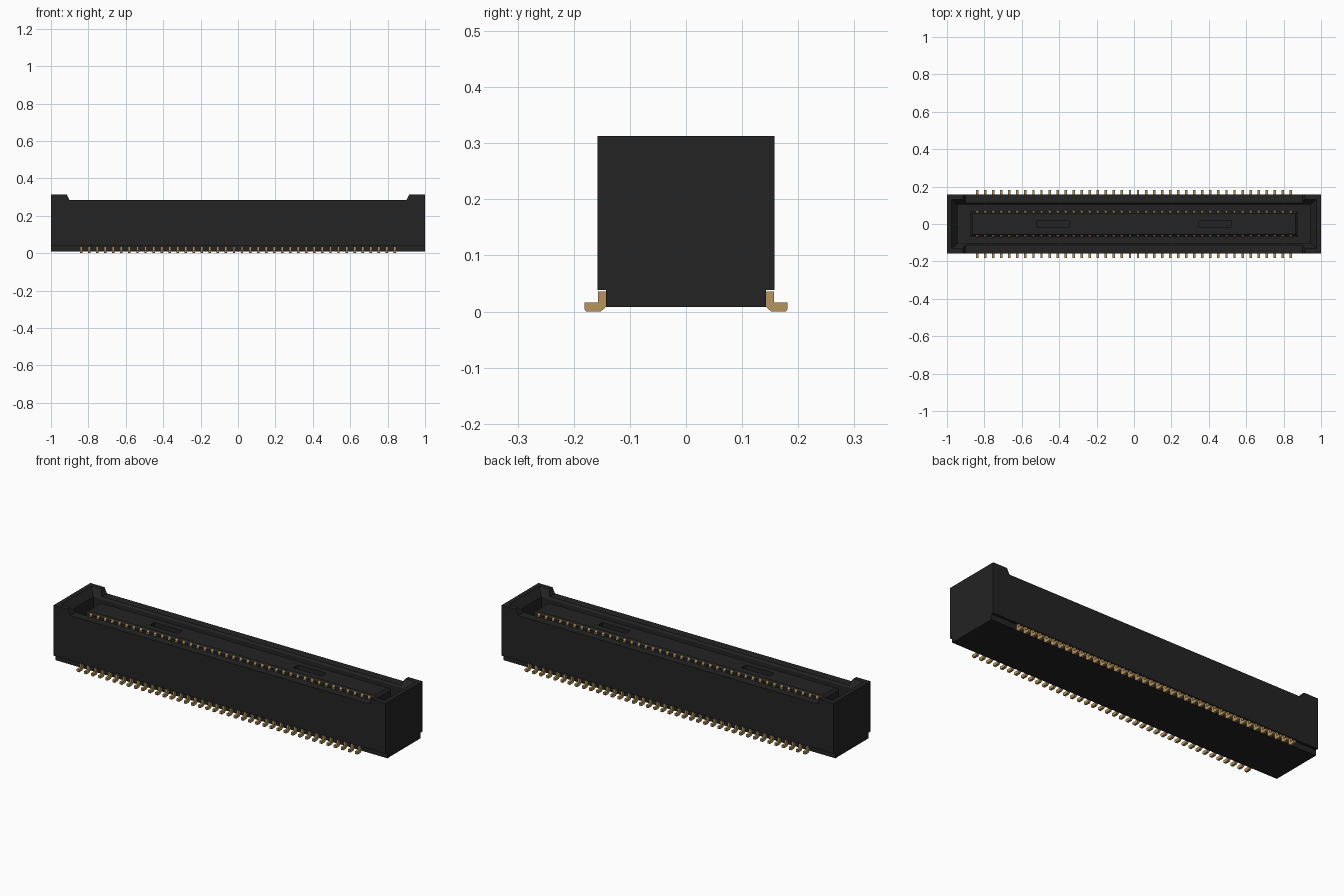
import bpy, bmesh

if "Cube" in bpy.data.objects:
    bpy.data.objects.remove(bpy.data.objects["Cube"])

def material(name, rgb):
    m = bpy.data.materials.new(name)
    m.diffuse_color = (*rgb, 1)
    m.use_nodes = True
    m.node_tree.nodes["Principled BSDF"].inputs["Base Color"].default_value = m.diffuse_color
    return m

BLACK = material("black plastic", (0.017, 0.017, 0.017))
GOLD = material("gold contact", (0.47, 0.30, 0.11))

def finish(name, bm, mat):
    bmesh.ops.recalc_face_normals(bm, faces=bm.faces)
    me = bpy.data.meshes.new(name)
    bm.to_mesh(me)
    bm.free()
    me.materials.append(mat)
    ob = bpy.data.objects.new(name, me)
    bpy.context.collection.objects.link(ob)
    return ob

def add_prism(bm, a, b):
    """Join two matching loops of points with side walls and end caps."""
    va, vb = [bm.verts.new(p) for p in a], [bm.verts.new(p) for p in b]
    n = len(va)
    bm.faces.new(va)
    bm.faces.new(vb[::-1])
    for i in range(n):
        j = (i + 1) % n
        bm.faces.new((va[i], vb[i], vb[j], va[j]))

def rect(hx, hy, z, cx=0):
    return [(cx + sx * hx, sy * hy, z) for sx, sy in ((-1, -1), (1, -1), (1, 1), (-1, 1))]

def frustum(name, low, high, mat=BLACK):
    bm = bmesh.new()
    add_prism(bm, rect(*low), rect(*high))
    return finish(name, bm, mat)

def cut(target, cutter):
    cutter.hide_render = True
    mod = target.modifiers.new("cut", 'BOOLEAN')
    mod.operation, mod.solver, mod.object = 'DIFFERENCE', 'EXACT', cutter
    bpy.context.view_layer.objects.active = target
    bpy.ops.object.modifier_apply(modifier=mod.name)
    bpy.data.objects.remove(cutter)

# Housing: block with a deep cavity, a flared mouth and raised ends
housing = frustum("housing", (1, 0.158, 0.038), (1, 0.158, 0.313))
cut(housing, frustum("cavity_cutter", (0.945, 0.105, 0.08), (0.945, 0.105, 0.4)))
cut(housing, frustum("mouth_cutter", (0.945, 0.105, 0.272), (0.98, 0.135, 0.3172)))
bm = bmesh.new()
notch = [(-0.90, 0.283), (0.90, 0.283), (0.915, 0.313), (0.915, 0.4), (-0.915, 0.4), (-0.915, 0.313)]
add_prism(bm, [(x, -0.3, z) for x, z in notch], [(x, 0.3, z) for x, z in notch])
cut(housing, finish("notch_cutter", bm, BLACK))

# Narrower base under the housing
frustum("base", (1, 0.143, 0.008), (1, 0.143, 0.04))

# Central tongue with bevelled top edge and two pockets
bm = bmesh.new()
add_prism(bm, rect(0.875, 0.067, 0.075), rect(0.875, 0.067, 0.28))
top = [e for e in bm.edges if all(v.co.z > 0.2 for v in e.verts)]
bmesh.ops.bevel(bm, geom=top, offset=0.012, segments=1, affect='EDGES')
tongue = finish("tongue", bm, BLACK)
for cx in (-0.433, 0.433):
    cut(tongue, frustum("pocket_cutter", (0.085, 0.02, 0.23, cx), (0.085, 0.02, 0.35, cx)))

# Contacts: 40 per side, solder feet outside and strips along the tongue
PINS, PITCH, HALF = 40, 0.043, 0.0065
foot = [(0.138, 0.036), (0.157, 0.036), (0.157, 0.016), (0.181, 0.016),
        (0.181, 0.004), (0.178, 0.0), (0.152, 0.0), (0.138, 0.012)]
strip = [(0.058, 0.078), (0.071, 0.078), (0.071, 0.266), (0.064, 0.275), (0.058, 0.275)]
for name, profile in (("solder_feet", foot), ("tongue_contacts", strip)):
    bm = bmesh.new()
    for side in (-1, 1):
        for i in range(PINS):
            x = (i - (PINS - 1) / 2) * PITCH
            add_prism(bm, [(x - HALF, side * y, z) for y, z in profile],
                      [(x + HALF, side * y, z) for y, z in profile])
    finish(name, bm, GOLD)
